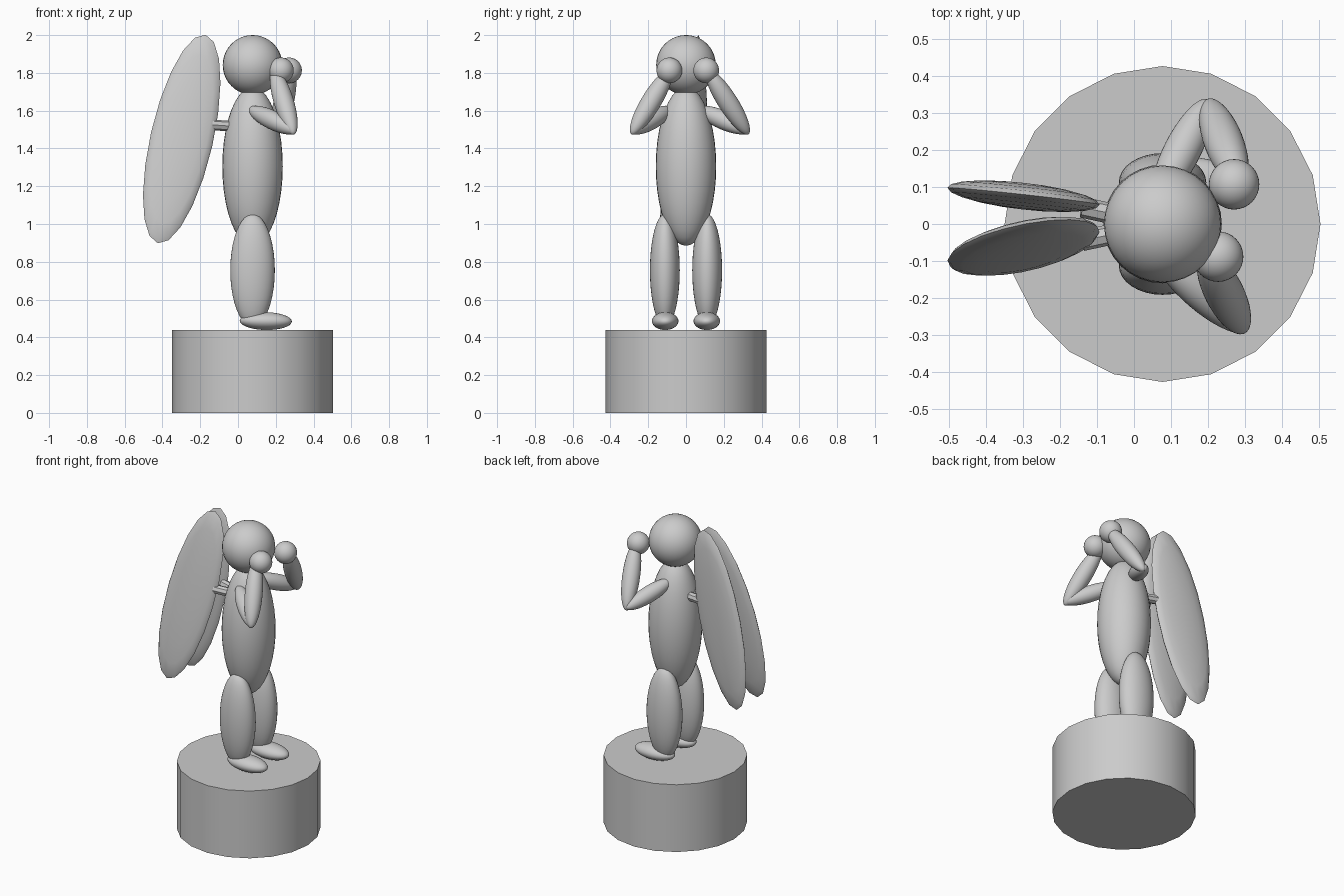
import bpy, bmesh, math
from mathutils import Vector, Matrix

if "Cube" in bpy.data.objects:
    bpy.data.objects.remove(bpy.data.objects["Cube"])

CX = 0.077  # axis of the figure


def finish(name, bm, angle=40):
    me = bpy.data.meshes.new(name)
    bm.normal_update()
    bm.to_mesh(me)
    bm.free()
    ob = bpy.data.objects.new(name, me)
    bpy.context.collection.objects.link(ob)
    bpy.ops.object.select_all(action='DESELECT')
    ob.select_set(True)
    bpy.context.view_layer.objects.active = ob
    bpy.ops.object.shade_smooth_by_angle(angle=math.radians(angle))
    return ob


def ellipsoid(name, centre, radii, rot=None):
    bm = bmesh.new()
    bmesh.ops.create_uvsphere(bm, u_segments=32, v_segments=20, radius=1)
    m = Matrix.Translation(centre) @ (rot or Matrix()) @ Matrix.Diagonal((*radii, 1))
    bm.transform(m)
    return finish(name, bm)


def limb(name, a, b, r):
    """Ellipsoid stretched between two tips."""
    a, b = Vector(a), Vector(b)
    d = b - a
    rot = d.to_track_quat('Z', 'Y').to_matrix().to_4x4()
    return ellipsoid(name, (a + b) / 2, (r, r, d.length / 2), rot)


def cylinder(name, a, b, r, sides):
    a, b = Vector(a), Vector(b)
    d = b - a
    bm = bmesh.new()
    bmesh.ops.create_cone(bm, cap_ends=True, segments=sides, radius1=r,
                          radius2=r, depth=d.length)
    rot = Matrix() if abs(d.normalized().z) > 0.99 else d.to_track_quat('Z', 'Y').to_matrix().to_4x4()
    bm.transform(Matrix.Translation((a + b) / 2) @ rot)
    return finish(name, bm, 30)


def wing(name, y, px, pz, thick=0.036):
    """Flat ellipsoid, poles sideways, tilted back and leaning by px, pz."""
    bm = bmesh.new()
    bmesh.ops.create_uvsphere(bm, u_segments=20, v_segments=10, radius=1)
    bm.transform(Matrix.Rotation(math.radians(90), 4, 'X'))
    bm.transform(Matrix.Rotation(math.radians(12.9), 4, 'Y') @ Matrix.Diagonal((0.166, thick, 0.566, 1)))
    for v in bm.verts:
        v.co.y += px * v.co.x + pz * v.co.z
    bm.transform(Matrix.Translation((-0.298, y, 1.45)))
    return finish(name, bm, 60)


# Pedestal
cylinder("pedestal", (CX, 0, 0), (CX, 0, 0.44), 0.426, 20)

# Torso and head
ellipsoid("torso", (CX, 0, 1.305), (0.16, 0.16, 0.42))
ellipsoid("head", (CX, 0, 1.842), (0.158, 0.158, 0.158))

# Legs and feet
for side, s in (("near", -1), ("far", 1)):
    ellipsoid(side + "_leg", (CX, s * 0.112, 0.755), (0.118, 0.079, 0.298))
    ellipsoid(side + "_foot", (0.147, s * 0.11, 0.486), (0.138, 0.07, 0.047),
              Matrix.Rotation(math.radians(1), 4, 'Y'))

# Arms: shoulder, elbow, wrist, hand
arms = {
    "near": ((0.06, -0.08, 1.61), (0.305, -0.288, 1.49), (0.295, -0.288, 1.475),
             (0.19, -0.08, 1.82), (0.227, -0.088, 1.813)),
    "far": ((0.06, 0.06, 1.61), (0.20, 0.335, 1.49), (0.20, 0.33, 1.475),
            (0.285, 0.11, 1.82), (0.270, 0.107, 1.813)),
}
for side, (shoulder, elbow, elbow2, wrist, hand) in arms.items():
    limb(side + "_upper_arm", shoulder, elbow, 0.05)
    limb(side + "_forearm", elbow2, wrist, 0.053)
    ellipsoid(side + "_hand", hand, (0.068,) * 3)

# Wings and the pegs that hold them
wing("near_wing", -0.06, 0.0, 0.13)
wing("far_wing", 0.075, -0.125, 0.01)
for side, s in (("near", -1), ("far", 1)):
    cylinder(side + "_wing_peg", (-0.14, s * 0.045, 1.525), (0.0, s * 0.015, 1.515), 0.028, 8)
